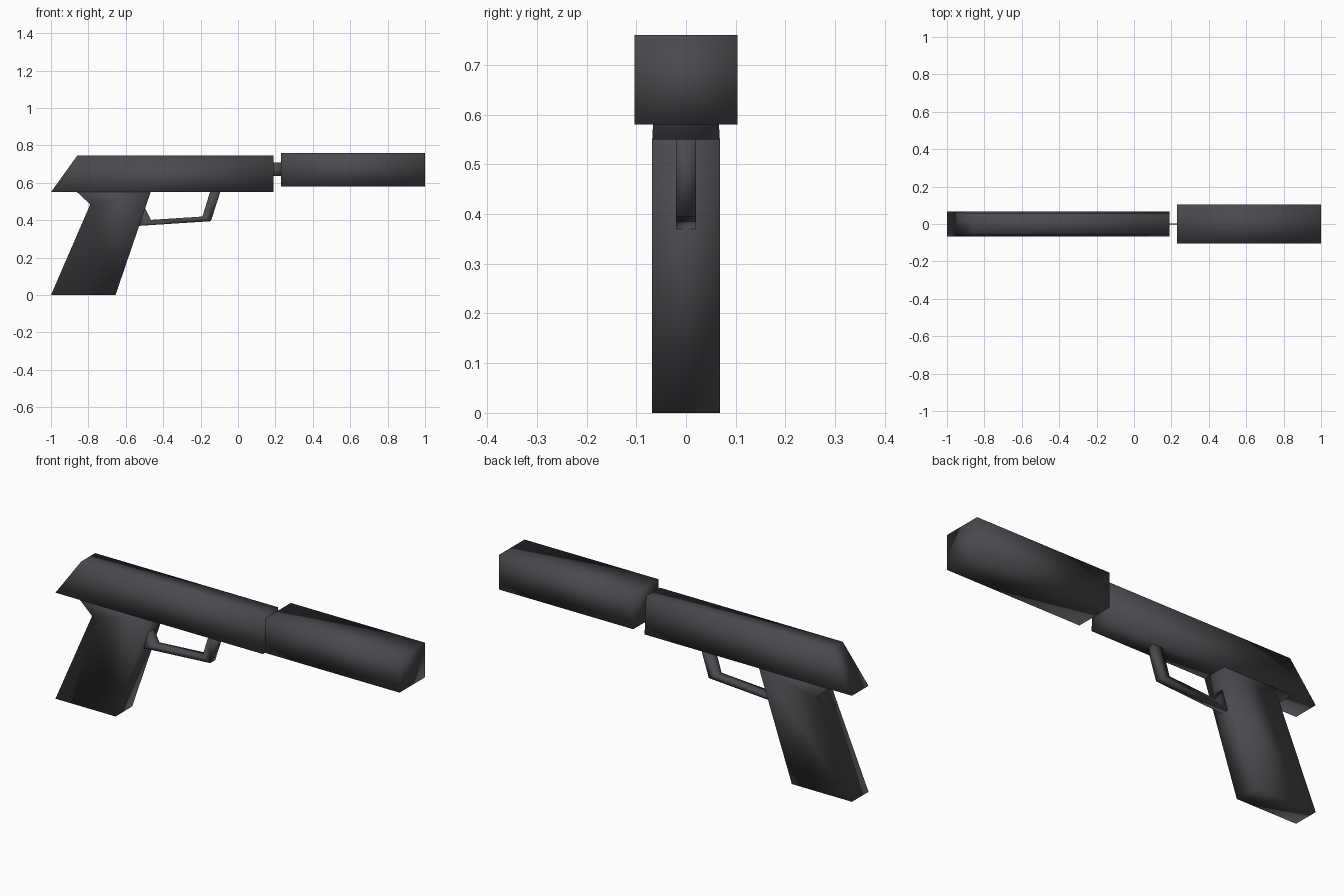
import bpy
import bmesh

cube = bpy.data.objects.get("Cube")
if cube:
    bpy.data.objects.remove(cube, do_unlink=True)

metal = bpy.data.materials.new("dark_gunmetal")
metal.use_nodes = True
colour = (0.07, 0.069, 0.077, 1)
metal.diffuse_color = colour
metal.node_tree.nodes["Principled BSDF"].inputs["Base Color"].default_value = colour


def extrude_profile(name, profile, half_width, top_half_width=None):
    """Side profile in (x, z), extruded across y; may narrow towards the top."""
    top = top_half_width or half_width
    low = min(z for x, z in profile)
    height = max(z for x, z in profile) - low
    bm = bmesh.new()
    sides = []
    for sign in (-1, 1):
        sides.append([
            bm.verts.new((x, sign * (half_width + (top - half_width) * (z - low) / height), z))
            for x, z in profile])
    right, left = sides
    bm.faces.new(right)
    bm.faces.new(left[::-1])
    for i in range(len(profile)):
        j = (i + 1) % len(profile)
        bm.faces.new((right[i], left[i], left[j], right[j]))
    bmesh.ops.recalc_face_normals(bm, faces=bm.faces)
    for face in bm.faces:
        face.smooth = True
    mesh = bpy.data.meshes.new(name)
    bm.to_mesh(mesh)
    bm.free()
    mesh.materials.append(metal)
    obj = bpy.data.objects.new(name, mesh)
    bpy.context.collection.objects.link(obj)
    return obj


def box_profile(x0, x1, z0, z1):
    return [(x0, z0), (x1, z0), (x1, z1), (x0, z1)]


# Upper body with a sloped rear end, slightly narrower at the top
extrude_profile("slide", [(-1, 0.55), (0.19, 0.55), (0.19, 0.745), (-0.86, 0.745)],
                0.068, 0.057)

# Raked handle with a flared upper rear corner
extrude_profile("grip", [(-1, 0), (-0.655, 0), (-0.467, 0.55), (-0.86, 0.55), (-0.79, 0.485)],
                0.068)

# Thin loop in front of the handle
extrude_profile("trigger_guard", [
    (-0.53, 0.37), (-0.145, 0.395), (-0.095, 0.55), (-0.15, 0.55),
    (-0.19, 0.42), (-0.465, 0.402), (-0.497, 0.465)], 0.02)

# Thin link between the body and the front block
extrude_profile("barrel_link", box_profile(0.185, 0.235, 0.637, 0.708), 0.003)

# Wide square front block
extrude_profile("muzzle_block", box_profile(0.23, 1, 0.58, 0.76), 0.104)
